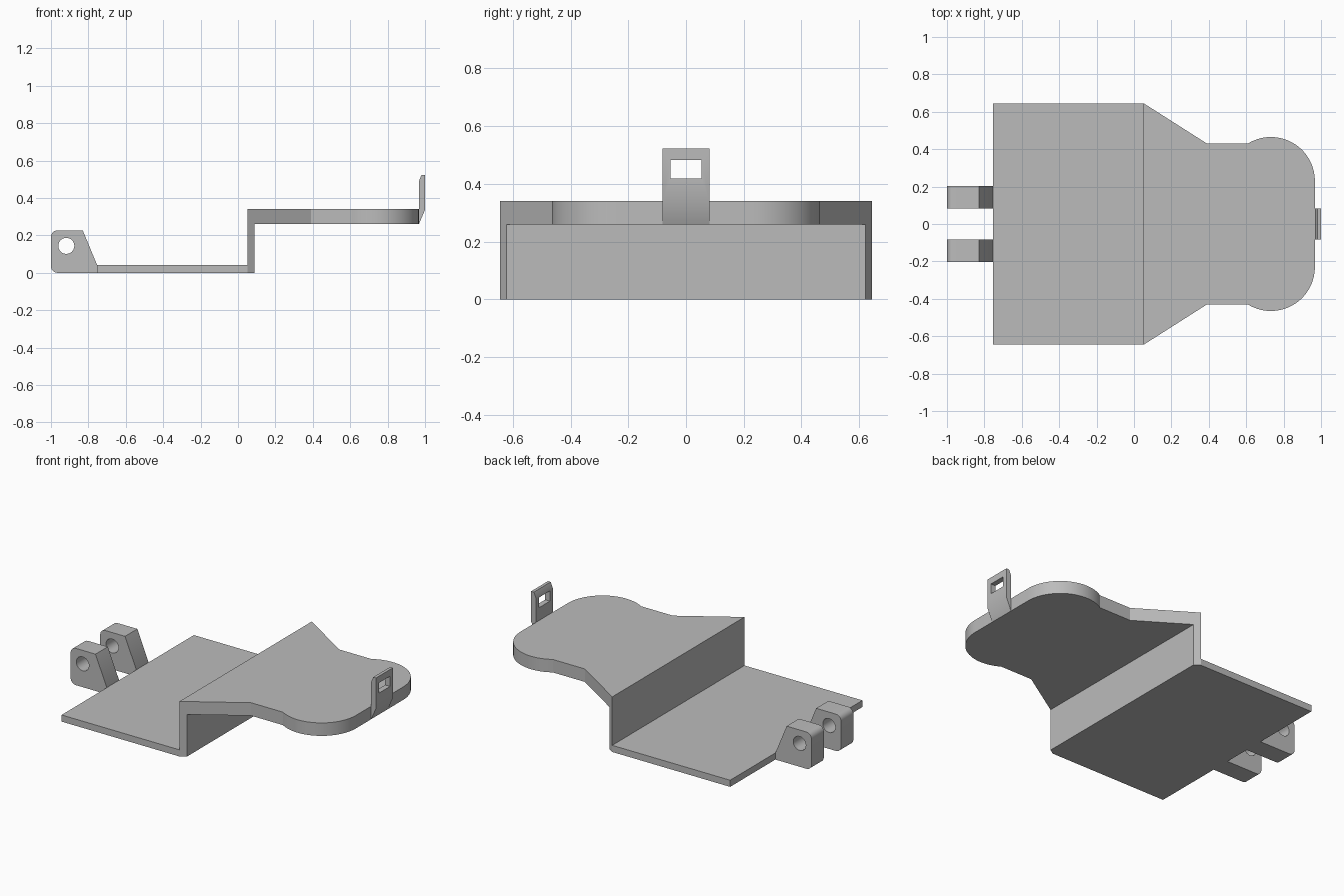
import bpy, bmesh
from math import radians, sin, cos, asin, degrees
from mathutils import Vector

cube = bpy.data.objects.get("Cube")
if cube:
    bpy.data.objects.remove(cube, do_unlink=True)

grey = bpy.data.materials.new("plain_grey")
grey.use_nodes = True
grey.diffuse_color = (0.5, 0.5, 0.5, 1)
grey.node_tree.nodes["Principled BSDF"].inputs["Base Color"].default_value = (0.5, 0.5, 0.5, 1)

# Maps profile (u, v) and extrusion depth w to x, y, z
AXES = {"X": lambda u, v, w: (w, u, v),
        "Y": lambda u, v, w: (u, w, v),
        "Z": lambda u, v, w: (u, v, w)}


def prism(name, profile, axis, start, end):
    """Extrude a closed 2D profile along an axis."""
    place = AXES[axis]
    bm = bmesh.new()
    face = bm.faces.new([bm.verts.new(place(u, v, start)) for u, v in profile])
    result = bmesh.ops.extrude_face_region(bm, geom=[face])
    moved = [g for g in result["geom"] if isinstance(g, bmesh.types.BMVert)]
    bmesh.ops.translate(bm, verts=moved, vec=Vector(place(0, 0, end - start)))
    bmesh.ops.recalc_face_normals(bm, faces=bm.faces)
    mesh = bpy.data.meshes.new(name)
    bm.to_mesh(mesh)
    bm.free()
    mesh.materials.append(grey)
    obj = bpy.data.objects.new(name, mesh)
    bpy.context.collection.objects.link(obj)
    return obj


def combine(obj, tool, operation):
    """Apply a boolean and discard the tool object."""
    tool.hide_render = True
    mod = obj.modifiers.new("cut", "BOOLEAN")
    mod.object, mod.operation, mod.solver = tool, operation, "EXACT"
    activate(obj)
    bpy.ops.object.modifier_apply(modifier=mod.name)
    bpy.data.objects.remove(tool, do_unlink=True)


def activate(obj):
    bpy.ops.object.select_all(action="DESELECT")
    obj.select_set(True)
    bpy.context.view_layer.objects.active = obj


def arc(cx, cy, r, a0, a1, n):
    angles = [radians(a0 + (a1 - a0) * i / n) for i in range(n + 1)]
    return [(cx + r * cos(a), cy + r * sin(a)) for a in angles]


def finish(obj):
    activate(obj)
    bpy.ops.object.shade_smooth_by_angle(angle=radians(25))


# Stepped plate: plan outline intersected with the side step profile
lobe_r, lobe_y, neck = 0.235, 0.23, 0.43
lobe_start = 180 - degrees(asin((neck - lobe_y) / lobe_r))
half = [(-0.753, 0.645), (0.052, 0.645), (0.39, neck)]
half += arc(0.732, lobe_y, lobe_r, lobe_start, 0, 28)
outline = half + [(x, -y) for x, y in reversed(half)]
plate = prism("stepped_plate", outline, "Z", 0, 0.34)
step = [(-0.9, 0), (0.087, 0), (0.087, 0.26), (1.1, 0.26), (1.1, 0.5),
        (0.052, 0.5), (0.052, 0.041), (-0.9, 0.041)]
combine(plate, prism("step_cutter", step, "Y", -1, 1), "INTERSECT")
finish(plate)

# Pair of hinge lugs with pin holes
r = 0.035
lug = arc(-1 + r, r, r, 270, 180, 6) + arc(-1 + r, 0.227 - r, r, 180, 90, 6)
lug += [(-0.83, 0.227), (-0.753, 0.041), (-0.753, 0)]
for name, side in (("left_hinge_lug", 1), ("right_hinge_lug", -1)):
    obj = prism(name, lug, "Y", side * 0.084, side * 0.204)
    hole = arc(-0.918, 0.144, 0.043, 0, 345, 23)
    combine(obj, prism("pin_cutter", hole, "Y", -0.5, 0.5), "DIFFERENCE")
    finish(obj)

# Upright latch tab with a rectangular window
tab_side = [(0.967, 0.26), (1, 0.337), (1, 0.523), (0.981, 0.523), (0.967, 0.49)]
tab = prism("latch_tab", tab_side, "Y", -0.082, 0.082)
window = [(-0.054, 0.419), (0.054, 0.419), (0.054, 0.482), (-0.054, 0.482)]
combine(tab, prism("window_cutter", window, "X", 0.9, 1.1), "DIFFERENCE")
finish(tab)
